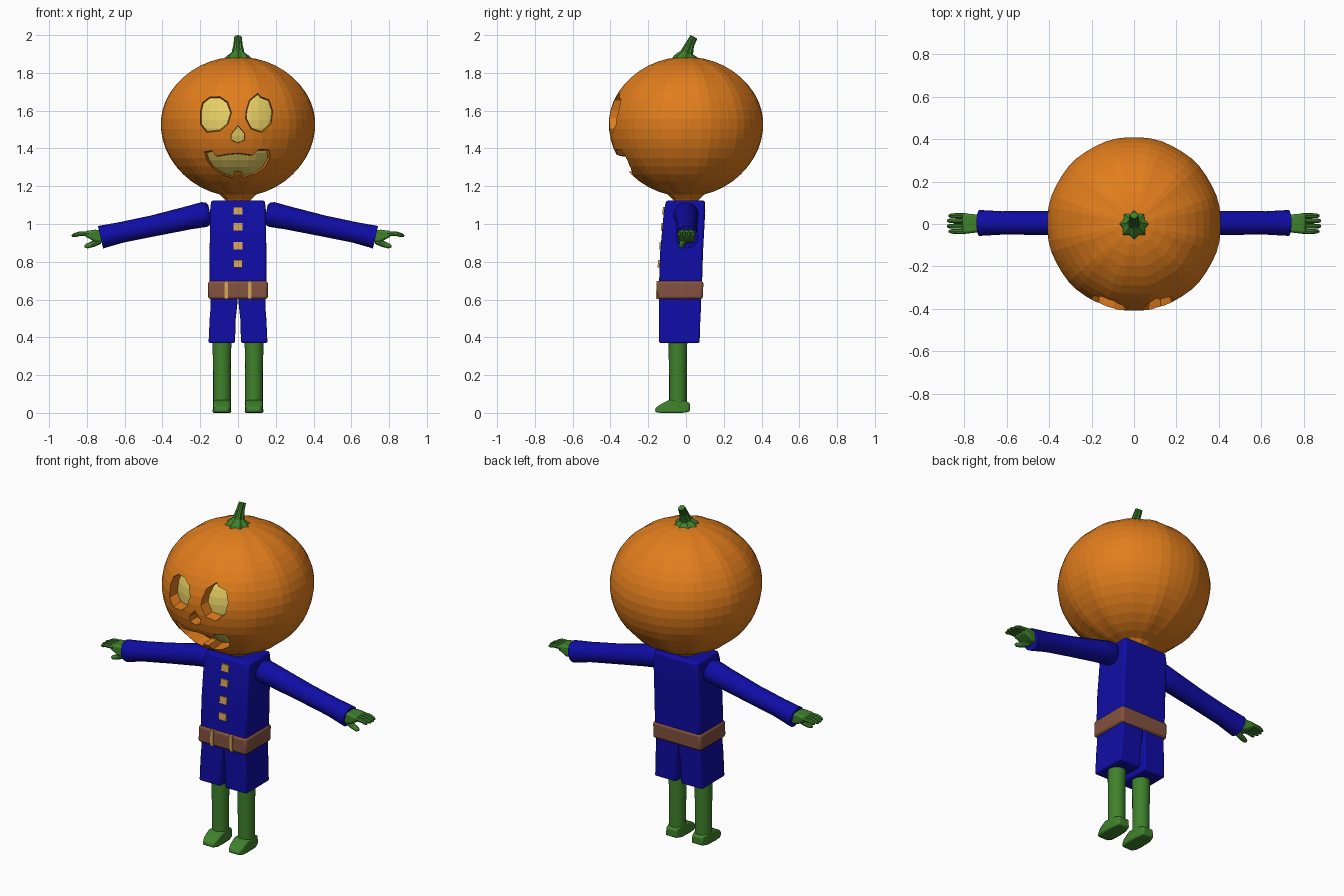
import bpy, bmesh, math
from mathutils import Vector

if "Cube" in bpy.data.objects:
    bpy.data.objects.remove(bpy.data.objects["Cube"])


def mat(name, *rgb):
    m = bpy.data.materials.new(name)
    m.diffuse_color = (*rgb, 1)
    m.use_nodes = True
    m.node_tree.nodes["Principled BSDF"].inputs["Base Color"].default_value = m.diffuse_color
    return m


ORANGE = mat("orange", .75, .205, .012)
YELLOW = mat("yellow", .8, .63, .13)
BLUE = mat("blue", .005, .004, .38)
GREEN = mat("green", .05, .22, .025)
BROWN = mat("brown", .23, .085, .05)
TAN = mat("tan", .68, .38, .1)


def loft(name, rings, mats, bevel=0, mirror=False, smooth=None, index=0):
    """Skin a list of equal-length rings and cap both ends."""
    bm = bmesh.new()
    rows = [[bm.verts.new(p) for p in r] for r in rings]
    n = len(rows[0])
    for a, b in zip(rows, rows[1:]):
        for i in range(n):
            j = (i + 1) % n
            bm.faces.new((a[i], a[j], b[j], b[i]))
    bm.faces.new(rows[0])
    bm.faces.new(rows[-1])
    bmesh.ops.recalc_face_normals(bm, faces=bm.faces[:])
    for f in bm.faces:
        f.material_index = index
    me = bpy.data.meshes.new(name)
    bm.to_mesh(me)
    bm.free()
    ob = bpy.data.objects.new(name, me)
    bpy.context.collection.objects.link(ob)
    for m in mats:
        me.materials.append(m)
    if bevel:
        b = ob.modifiers.new("bevel", 'BEVEL')
        b.width, b.segments = bevel, 2
    if mirror:
        ob.modifiers.new("mirror", 'MIRROR')
    if smooth:
        activate(ob)
        bpy.ops.object.shade_smooth_by_angle(angle=math.radians(smooth))
    return ob


def activate(ob):
    bpy.ops.object.select_all(action='DESELECT')
    ob.select_set(True)
    bpy.context.view_layer.objects.active = ob


def rect(x0, x1, y0, y1, z):
    return [(x0, y0, z), (x1, y0, z), (x1, y1, z), (x0, y1, z)]


def tube_rings(path, sides=14, flute=0):
    """Circles square to a path of (x, y, z, radius) lying in an axis plane."""
    rings = []
    pts = [Vector(p[:3]) for p in path]
    for k, p in enumerate(path):
        t = (pts[min(k + 1, len(pts) - 1)] - pts[max(k - 1, 0)]).normalized()
        ref = Vector((0, 1, 0)) if abs(t.y) < .7 else Vector((1, 0, 0))
        u = t.cross(ref).normalized()
        v = u.cross(t)
        ring = []
        for i in range(sides):
            a = 2 * math.pi * i / sides
            r = p[3] * (1 - flute * (i % 2))
            ring.append(pts[k] + r * (u * math.cos(a) + v * math.sin(a)))
        rings.append(ring)
    return rings


def boolean(ob, cutter):
    m = ob.modifiers.new("cut", 'BOOLEAN')
    m.operation, m.solver, m.object = 'DIFFERENCE', 'EXACT', cutter
    activate(ob)
    bpy.ops.object.modifier_apply(modifier=m.name)


# Pumpkin head, and a smaller copy that gives the carved pockets their floor
HZ = 1.53


def pumpkin(name, scale, index):
    prof = [(.06, 1.11), (.072, 1.13)]
    for d in range(-76, 85, 8):
        t = math.radians(d)
        prof.append((.412 * math.cos(t), HZ + (.355 if d > 0 else .385) * math.sin(t)))
    prof.append((.012, 1.884))
    rings = []
    for r, z in prof:
        rib = .07 * max(0, 1 - r / .412) + .006
        ring = []
        for i in range(48):
            a = 2 * math.pi * (i + .5) / 48
            q = scale * r * (1 - rib * (.5 + .5 * math.cos(12 * a)))
            ring.append((q * math.cos(a), q * math.sin(a), HZ + scale * (z - HZ)))
        rings.append(ring)
    return loft(name, rings, [ORANGE, YELLOW], index=index)


head = pumpkin("pumpkin_head", 1, 0)
core = pumpkin("core_cutter", .85, 1)
core.hide_render = True

# Carved face: outlines tapered inwards
left_eye = [(-.19, 1.645), (-.15, 1.675), (-.095, 1.675), (-.055, 1.645), (-.037, 1.59),
            (-.055, 1.53), (-.095, 1.495), (-.165, 1.485), (-.2, 1.525), (-.2, 1.6)]
right_eye = [(.045, 1.6), (.06, 1.655), (.105, 1.695), (.12, 1.675), (.165, 1.66),
             (.185, 1.6), (.175, 1.53), (.125, 1.485), (.07, 1.505), (.042, 1.56)]
nose = [(0, 1.52), (.033, 1.48), (.033, 1.445), (0, 1.43), (-.035, 1.445), (-.035, 1.475)]
mouth = [(-.185, 1.385), (-.14, 1.39), (-.12, 1.36), (-.06, 1.37), (0, 1.375), (.08, 1.365),
         (.11, 1.395), (.17, 1.395), (.18, 1.355), (.155, 1.295), (.1, 1.26), (.05, 1.245),
         (.03, 1.235), (.02, 1.275), (-.02, 1.275), (-.03, 1.235), (-.09, 1.255),
         (-.145, 1.295), (-.175, 1.34)]
for outline in (left_eye, right_eye, nose, mouth):
    cx = sum(p[0] for p in outline) / len(outline)
    cz = sum(p[1] for p in outline) / len(outline)
    rings = [[(cx + s * (x - cx), y, cz + s * (z - cz)) for x, z in outline]
             for y, s in ((-.5, 1.12), (-.08, .72))]
    cutter = loft("face_cutter", rings, [ORANGE, YELLOW])
    cutter.hide_render = True
    boolean(cutter, core)
    # keep only the front piece of the cutter in use against the head
    boolean(head, cutter)
    bpy.data.objects.remove(cutter)
bpy.data.objects.remove(core)

# Stem
loft("stem", tube_rings([(0, 0, 1.86, .085), (0, 0, 1.888, .062), (0, .005, 1.908, .034),
                         (0, .02, 1.95, .024), (0, .042, 1.991, .02)], 16, .2), [GREEN])

# Jacket, belt and shorts
loft("jacket", [rect(-.15, .15, -.145, .083, .62), rect(-.15, .15, -.137, .09, .85),
                rect(-.148, .148, -.117, .102, 1.07), rect(-.142, .142, -.105, .1, 1.125)],
     [BLUE], .012, smooth=30)
loft("belt", [rect(-.158, .158, -.153, .09, .602), rect(-.158, .158, -.151, .092, .7)],
     [BROWN], .014, smooth=30)
loft("shorts", [rect(.016, .156, -.143, .072, .37), rect(.012, .15, -.143, .076, .5),
                rect(.005, .145, -.143, .08, .56), rect(0, .145, -.143, .08, .63)],
     [BLUE], .008, mirror=True, smooth=30)

# Buttons and buckle bars
for z in (1.07, .985, .885, .79):
    y = -.117 - .091 * (1.07 - z)
    loft("button", [rect(-.024, .024, y - .008, y + .012, z - .02),
                    rect(-.024, .024, y - .005, y + .015, z + .02)], [TAN])
loft("buckle_bar", [rect(.054, .072, -.158, -.14, .604), rect(.054, .072, -.157, -.14, .697)],
     [TAN], mirror=True)

# Sleeves
loft("sleeve", tube_rings([(.148, 0, 1.056, .045), (.158, 0, 1.054, .06), (.18, 0, 1.05, .067),
                           (.26, .003, 1.033, .062), (.45, .005, .99, .056),
                           (.62, .005, .955, .055), (.728, .005, .93, .061)], 16),
     [BLUE], mirror=True, smooth=40)


# Hands: palm, four fingers and a thumb
def slab(x, y0, y1, z0, z1):
    return [(x, y0, z0), (x, y1, z0), (x, y1, z1), (x, y0, z1)]


loft("palm", [slab(.715, -.035, .04, .9, .965), slab(.755, -.042, .046, .905, .97),
              slab(.81, -.047, .051, .934, .963)], [GREEN], .012, mirror=True, smooth=40)
for y, tip in ((-.035, .872), (-.01, .88), (.015, .88), (.039, .872)):
    loft("finger", tube_rings([(.79, y, .949, .0125), (.84, y, .948, .012),
                               (tip - .01, y, .94, .01), (tip, y, .937, .005)], 8),
         [GREEN], mirror=True, smooth=40)
loft("thumb", tube_rings([(.735, -.015, .912, .02), (.77, -.022, .893, .016),
                          (.8, -.025, .883, .013), (.812, -.025, .882, .006)], 8),
     [GREEN], mirror=True, smooth=40)

# Legs and feet
loft("leg", tube_rings([(.085, -.043, .03, .047), (.085, -.043, .2, .047),
                        (.085, -.043, .39, .05)], 16), [GREEN], mirror=True, smooth=40)


def foot_ring(y, w, z0, z1):
    return [(.085 - w, y, z0), (.085 + w, y, z0), (.085 + w * .9, y, z1), (.085 - w * .9, y, z1)]


loft("foot", [foot_ring(.02, .036, .006, .055), foot_ring(-.02, .047, 0, .065),
              foot_ring(-.09, .05, 0, .068), foot_ring(-.135, .047, 0, .045),
              foot_ring(-.163, .034, .004, .026)], [GREEN], .008, mirror=True, smooth=40)
